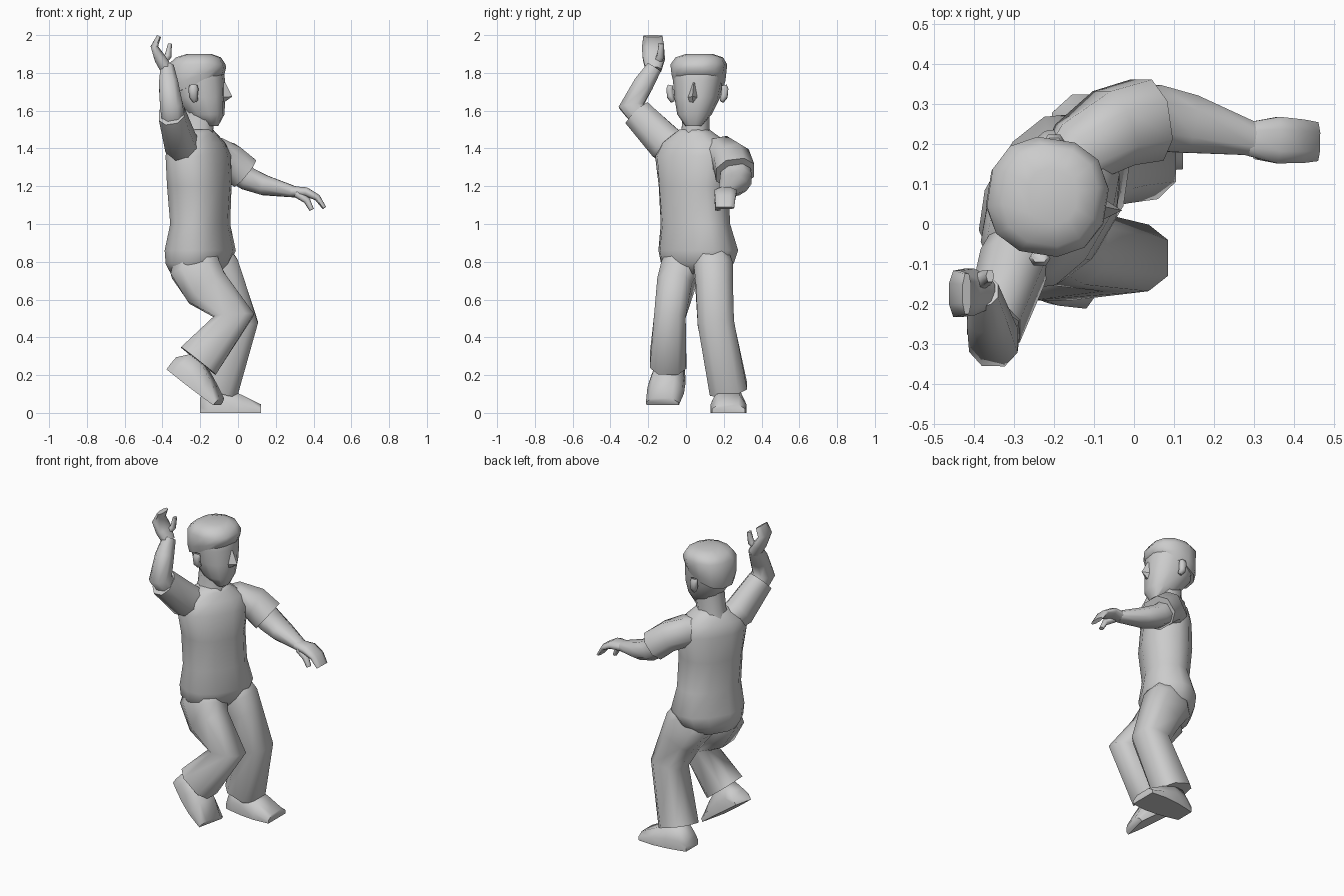
import bpy, bmesh
from math import cos, sin, pi, radians
from mathutils import Vector, Matrix


def boxy(t, p):
    c, s = cos(t), sin(t)
    return (abs(c) ** p * (1 if c >= 0 else -1), abs(s) ** p * (1 if s >= 0 else -1))


def skin(name, rings, angle=40):
    """Join a list of equal point rings into a closed, smooth-shaded tube."""
    bm = bmesh.new()
    vs = [[bm.verts.new(p) for p in r] for r in rings]
    n = len(vs[0])
    for r0, r1 in zip(vs, vs[1:]):
        for i in range(n):
            bm.faces.new((r0[i], r0[(i + 1) % n], r1[(i + 1) % n], r1[i]))
    bm.faces.new(vs[0][::-1])
    bm.faces.new(vs[-1])
    bmesh.ops.recalc_face_normals(bm, faces=bm.faces)
    me = bpy.data.meshes.new(name)
    bm.to_mesh(me)
    bm.free()
    ob = bpy.data.objects.new(name, me)
    bpy.context.collection.objects.link(ob)
    bpy.ops.object.select_all(action='DESELECT')
    ob.select_set(True)
    bpy.context.view_layer.objects.active = ob
    bpy.ops.object.shade_smooth_by_angle(angle=radians(angle))
    return ob


def limb(name, path, side=(0, 1, 0), n=8, p=0.85):
    """Tube along (x, y, z, half width along side, half depth)."""
    pts = [Vector(q[:3]) for q in path]
    rings = []
    for i, q in enumerate(path):
        t = Vector()
        if i > 0:
            t += (pts[i] - pts[i - 1]).normalized()
        if i < len(pts) - 1:
            t += (pts[i + 1] - pts[i]).normalized()
        t.normalize()
        u = Vector(side)
        u = (u - t * u.dot(t)).normalized()
        v = t.cross(u)
        ring = []
        for k in range(n):
            c, s = boxy(2 * pi * (k + 0.5) / n, p)
            ring.append(pts[i] + u * c * q[3] * 1.04 + v * s * q[4] * 1.04)
        rings.append(ring)
    return skin(name, rings, 75)


def stack(name, levels, turn, n=12, p=0.85):
    """Horizontal rings (z, cx, cy, half a, half b[, forward tilt]), turned by an angle."""
    rings = []
    rot = Matrix.Rotation(radians(turn), 3, 'Z')
    for z, cx, cy, a, b, *tilt in levels:
        k = tilt[0] if tilt else 0
        rings.append([Vector((cx, cy, z)) + rot @ Vector((a * c, b * s, k * a * c))
                      for c, s in (boxy(2 * pi * (j + 0.5) / n, p) for j in range(n))])
    return skin(name, rings, 60)


def shoe(name, heel, pitch, yaw):
    """Wedge shoe: flat sole, high ankle, low toe, placed by its heel."""
    m = Matrix.Translation(heel) @ Matrix.Rotation(radians(yaw), 4, 'Z') @ Matrix.Rotation(radians(pitch), 4, 'Y')
    prof = [(0, .06, .08), (.05, .072, .135), (.13, .088, .135), (.22, .096, .095), (.322, .088, .045)]
    sect = [(-1, 0), (1, 0), (1, .45), (.6, 1), (-.6, 1), (-1, .45)]
    return skin(name, [[m @ Vector((x, w * a, h * b)) for a, b in sect] for x, w, h in prof], 65)


# Torso, turned towards the front-right
stack("torso", [(.735, -.225, .055, .15, .115), (.79, -.212, .06, .2, .15), (.86, -.2, .065, .22, .165),
                (1.0, -.2, .05, .193, .135), (1.2, -.205, .04, .19, .155), (1.36, -.21, .04, .215, .145),
                (1.43, -.217, .045, .185, .125), (1.48, -.212, .045, .11, .09), (1.5, -.21, .045, .08, .075)], 60)
limb("neck", [(-.22, .045, 1.42, .09, .1), (-.215, .05, 1.5, .075, .085), (-.2, .055, 1.64, .075, .09)])

# Head, hair, nose and ears
TURN = -9
stack("head", [(1.52, -.135, .04, .03, .045), (1.58, -.17, .045, .098, .09), (1.67, -.202, .06, .134, .12),
               (1.76, -.217, .065, .148, .132), (1.84, -.22, .068, .14, .138),
               (1.88, -.21, .07, .105, .11)], TURN)
stack("hair", [(1.735, -.217, .065, .144, .13, .4), (1.775, -.217, .066, .153, .141, .35),
               (1.845, -.217, .068, .15, .149), (1.882, -.21, .07, .118, .125), (1.9, -.205, .07, .065, .07)], TURN)
skin("nose", [[Vector(q) for q in r] for r in (
    [(-.09, .03, 1.75), (-.09, .055, 1.75), (-.068, .042, 1.75)],
    [(-.09, .005, 1.67), (-.09, .072, 1.67), (-.03, .034, 1.675)],
    [(-.09, .012, 1.64), (-.09, .062, 1.64), (-.072, .037, 1.645)])], 20)
for name, s in (("right_ear", -1), ("left_ear", 1)):
    x, y = -.218 + s * .018, .06 + s * .142
    limb(name, [(x + .01, y - s * .012, 1.65, .012, .014), (x, y, 1.675, .02, .022),
                (x, y + s * .004, 1.715, .02, .026), (x, y, 1.735, .015, .02)], n=6)

# Legs with flared trouser hems
limb("right_leg", [(-.225, -.005, .88, .08, .1), (-.225, -.03, .76, .105, .135), (-.165, -.06, .66, .095, .125),
                   (-.02, -.085, .515, .085, .107), (-.21, -.095, .275, .098, .119)], p=.7)
limb("left_leg", [(-.165, .13, .88, .08, .1), (-.13, .145, .76, .105, .14), (-.075, .15, .66, .1, .12),
                  (.005, .158, .475, .098, .102), (-.105, .225, .125, .102, .11)], p=.7)
shoe("right_shoe", (-.365, -.065, .23), 36, -13)
shoe("left_shoe", (-.2, .225, 0), 0, 0)

# Left arm reaching forward
limb("left_sleeve", [(-.22, .07, 1.37, .06, .075), (-.13, .185, 1.375, .09, .09),
                     (-.05, .24, 1.34, .102, .092), (.032, .26, 1.272, .106, .094)])
limb("left_forearm", [(-.01, .26, 1.29, .08, .075), (.05, .265, 1.24, .085, .065), (.14, .25, 1.205, .075, .055),
                      (.3, .212, 1.17, .042, .03)])
limb("left_hand", [(.28, .213, 1.172, .042, .03), (.36, .21, 1.17, .06, .025), (.42, .207, 1.14, .056, .018),
                   (.457, .206, 1.085, .05, .011)])
limb("left_thumb", [(.31, .185, 1.16, .025, .02), (.365, .17, 1.125, .02, .018), (.39, .168, 1.075, .016, .012)], n=6)

# Right arm raised
X = (1, 0, 0)
limb("right_sleeve", [(-.26, -.01, 1.38, .075, .08), (-.305, -.11, 1.43, .085, .1),
                      (-.352, -.258, 1.585, .07, .083)], X)
limb("right_forearm", [(-.34, -.22, 1.55, .06, .065), (-.352, -.29, 1.625, .063, .068),
                       (-.368, -.225, 1.74, .052, .055), (-.375, -.168, 1.83, .036, .042)], X)
limb("right_hand", [(-.376, -.172, 1.815, .042, .034), (-.412, -.17, 1.875, .06, .032),
                    (-.443, -.175, 1.94, .06, .02), (-.418, -.175, 1.995, .052, .012)])
limb("right_thumb", [(-.4, -.15, 1.855, .022, .02), (-.37, -.135, 1.89, .02, .018),
                     (-.36, -.13, 1.955, .016, .01)], n=6)
